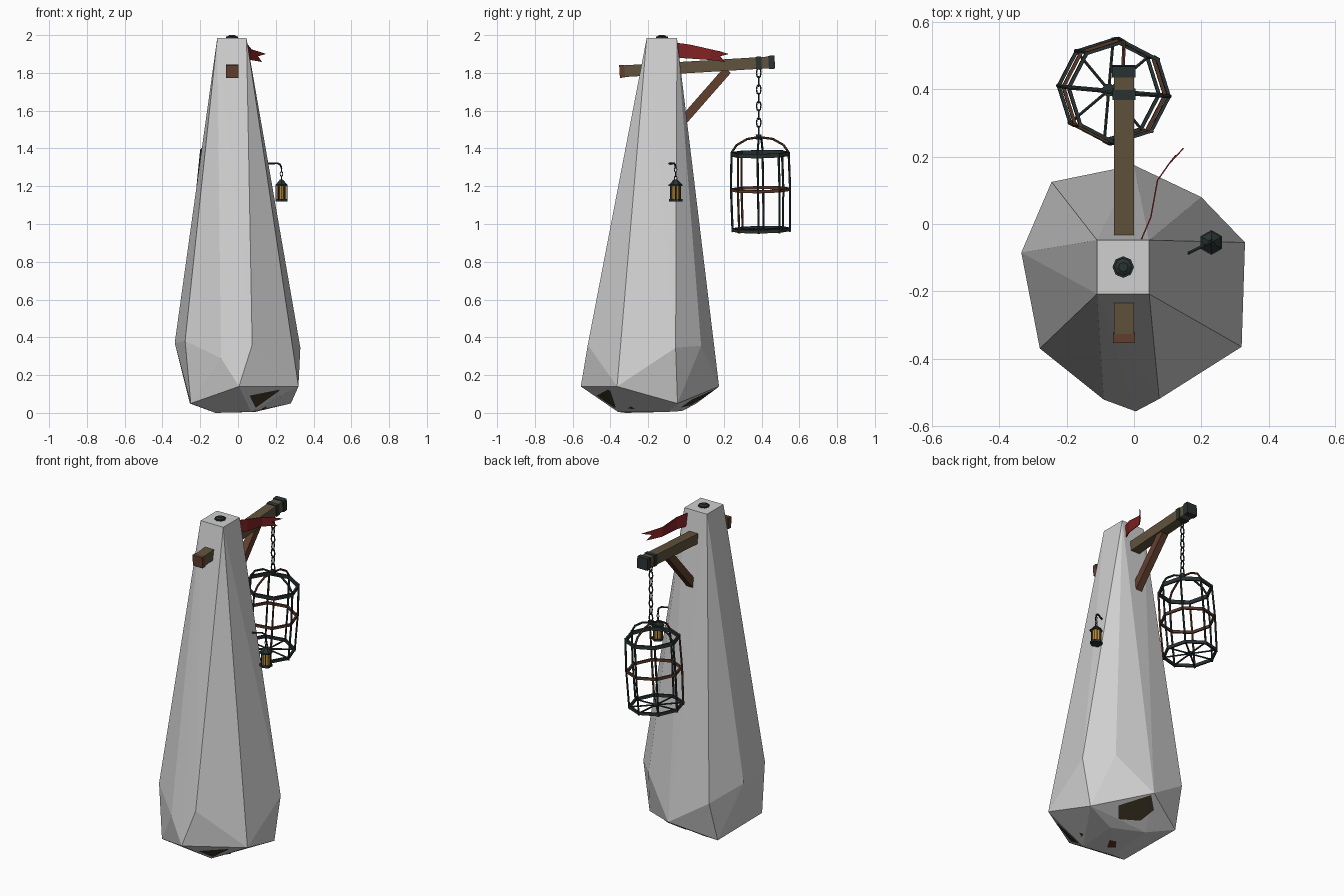
import bpy, bmesh, math
from mathutils import Vector as V, Matrix
from mathutils.bvhtree import BVHTree

if "Cube" in bpy.data.objects:
    bpy.data.objects.remove(bpy.data.objects["Cube"], do_unlink=True)


def material(name, rgb):
    m = bpy.data.materials.new(name)
    m.use_nodes = True
    m.diffuse_color = (*rgb, 1)
    m.node_tree.nodes["Principled BSDF"].inputs["Base Color"].default_value = (*rgb, 1)
    return m


STONE = material("pale_stone", (.63, .63, .63))
WOOD = material("weathered_wood", (.12, .085, .045))
DARK_WOOD = material("red_brown_wood", (.12, .05, .028))
IRON = material("dark_iron", (.022, .032, .032))
RUST = material("rust", (.1, .04, .022))
RED = material("red_cloth", (.22, .016, .016))
AMBER = material("amber_glass", (.5, .25, .035))
SOIL = material("brown_soil", (.055, .04, .02))


def finish(bm, name, mat, recalc=True):
    if recalc:
        bmesh.ops.recalc_face_normals(bm, faces=bm.faces)
    me = bpy.data.meshes.new(name)
    bm.to_mesh(me)
    bm.free()
    me.materials.append(mat)
    ob = bpy.data.objects.new(name, me)
    bpy.context.collection.objects.link(ob)
    return ob


def rod(bm, a, b, r, sides=6, r2=None):
    """Straight cylinder or cone between two points."""
    a, b = V(a), V(b)
    d = b - a
    mat = Matrix.Translation((a + b) / 2) @ d.to_track_quat('Z', 'Y').to_matrix().to_4x4()
    bmesh.ops.create_cone(bm, cap_ends=True, segments=sides, radius1=r,
                          radius2=r if r2 is None else r2, depth=d.length, matrix=mat)


def path(bm, pts, r, sides=6, closed=False):
    ends = pts[1:] + pts[:1] if closed else pts[1:]
    for a, b in zip(pts, ends):
        rod(bm, a, b, r, sides)


def beam(name, mat, a, b, width, height):
    """Square timber running between two points in the YZ plane."""
    a, b = V(a), V(b)
    d = b - a
    rot = Matrix.Rotation(math.atan2(d.z, d.y), 4, 'X')
    bm = bmesh.new()
    bmesh.ops.create_cube(bm, size=1, matrix=Matrix.Translation((a + b) / 2) @ rot
                          @ Matrix.Diagonal((width, d.length, height, 1)))
    return finish(bm, name, mat)


def chain(name, top, bottom, count, width, wire):
    """Interlocking links, alternating by a quarter turn."""
    top, bottom = V(top), V(bottom)
    bm = bmesh.new()
    half = (top - bottom).length / count * .6
    for i in range(count):
        c = top.lerp(bottom, (i + .5) / count)
        side = V((1, 0, 0)) if i % 2 else V((0, 1, 0))
        ring = [c + side * width * math.sin(t * math.pi / 4)
                + V((0, 0, half * math.cos(t * math.pi / 4))) for t in range(8)]
        path(bm, ring, wire, 5, True)
    return finish(bm, name, IRON)


# Standing stone: faceted hull
crown = [(x, y, 1.985) for x in (-.11, .045) for y in (-.208, -.048)]
shoulder = [(.2, .08, .355), (.33, -.055, .345), (.075, -.52, .36), (-.09, -.522, .29),
            (-.28, -.37, .38), (-.335, -.085, .37), (-.245, .125, .3)]
skirt = [(0, .175, .14), (.32, -.365, .14), (.005, -.557, .14),
         (.28, -.045, .05), (-.25, -.385, .05), (-.255, .055, .05)]
foot = [(.09, -.1, .005), (-.1, -.02, .01), (.07, -.36, .005), (-.12, -.32, 0)]
bm = bmesh.new()
for p in crown + shoulder + skirt + foot:
    bm.verts.new(p)
bmesh.ops.convex_hull(bm, input=bm.verts)
bmesh.ops.dissolve_limit(bm, angle_limit=.01, verts=bm.verts, edges=bm.edges)
bmesh.ops.recalc_face_normals(bm, faces=bm.faces)
tree = BVHTree.FromBMesh(bm)
finish(bm, "standing_stone", STONE)


# Soil patches lying on the underside
def patch(name, mat, outline):
    bm = bmesh.new()
    verts = []
    for x, y in outline:
        hit, normal, _, _ = tree.ray_cast(V((x, y, -1)), V((0, 0, 1)))
        if hit:
            verts.append(bm.verts.new(hit + normal * .004))
    bm.faces.new(verts)
    bmesh.ops.triangulate(bm, faces=bm.faces)
    finish(bm, name, mat)


patch("soil_patch_back", SOIL, [(.14, .03), (.01, .16), (-.06, .1), (-.03, .02), (.09, -.03)])
patch("soil_patch_side", SOIL, [(.22, -.41), (.06, -.47), (.09, -.38), (.14, -.27)])
patch("rust_patch_base", RUST, [(.01, -.2), (-.03, -.27), (-.07, -.24), (-.03, -.19)])

# Iron cap bolt on the crown
bm = bmesh.new()
rod(bm, (-.032, -.128, 1.98), (-.032, -.128, 1.992), .032, 8)
rod(bm, (-.032, -.128, 1.992), (-.032, -.128, 2), .026, 8, .014)
finish(bm, "crown_bolt", IRON)

# Gallows beam, its end pieces and brace
BX = -.03
start, end = V((BX, -.345, 1.808)), V((BX, .465, 1.857))


def along(y):
    return start.lerp(end, (y - start.y) / (end.y - start.y))


beam("gallows_beam", WOOD, start, end, .06, .062)
beam("beam_butt", DARK_WOOD, along(-.352), along(-.325), .066, .068)
beam("beam_end_cap", IRON, along(.437), along(.47), .07, .07)
beam("chain_strap", IRON, along(.37), along(.4), .068, .068)
beam("beam_brace", DARK_WOOD, (BX, -.03, 1.53), (BX, .22, 1.815), .042, .046)

# Hanging chain
chain("cage_chain", (BX, .385, 1.82), (BX, .385, 1.47), 8, .012, .004)

# Cage: octagonal hoops, bars, floor spokes and domed ribs
top_c, floor_c, R = V((-.045, .392, 1.37)), V((-.075, .398, .97)), .152
axis = (top_c - floor_c).normalized()
TURN = math.radians(-5)


def on_cage(t, i, radius=R):
    """Point at fraction t of the height, corner i of the octagon."""
    a = TURN + i * math.pi / 4
    flat = V((math.cos(a), math.sin(a), 0))
    return floor_c.lerp(top_c, t) + (flat - axis * flat.dot(axis)) * radius


def hoop(name, mat, t, radius, height):
    bm = bmesh.new()
    n = 8
    rows = [[bm.verts.new(on_cage(t, i, r) + axis * h) for i in range(n)]
            for r, h in ((radius, -height), (radius, height),
                         (radius - .011, height), (radius - .011, -height))]
    for k in range(4):
        for i in range(n):
            j = (i + 1) % n
            bm.faces.new((rows[k][i], rows[k][j], rows[(k + 1) % 4][j], rows[(k + 1) % 4][i]))
    finish(bm, name, mat)


hoop("cage_top_hoop", IRON, 1, R + .004, .011)
hoop("cage_middle_hoop", RUST, .53, R + .006, .008)
hoop("cage_floor_hoop", IRON, 0, R + .004, .009)

for name, mat, corners in (("iron_bars", IRON, (0, 1, 2, 3, 4, 6)), ("rusty_bars", RUST, (5, 7))):
    bm = bmesh.new()
    for i in corners:
        path(bm, [on_cage(t, i, r) for t, r in ((-.03, R), (.53, R + .005), (1.03, R))], .006)
    finish(bm, name, mat)

bm = bmesh.new()
for i in range(8):
    rod(bm, floor_c, on_cage(0, i), .005)
rod(bm, floor_c - axis * .006, floor_c + axis * .006, .02, 8)
finish(bm, "floor_spokes", IRON)

hang = V((BX, .385, 1.468))
for name, mat, corners in (("iron_ribs", IRON, (0, 4)), ("rusty_ribs", RUST, (2, 6))):
    bm = bmesh.new()
    for i in corners:
        path(bm, [on_cage(1.02, i), on_cage(1.12, i, R * .82),
                  on_cage(1.2, i, R * .45), hang - axis * .008], .006)
    finish(bm, name, mat)
bm = bmesh.new()
rod(bm, hang - axis * .02, hang + axis * .006, .016, 8)
finish(bm, "cage_hub", IRON)

# Lantern bracket and chain
LX, LY = .23, -.055
bm = bmesh.new()
path(bm, [V((.13, -.1, 1.318)), V((.165, -.085, 1.32)), V((.21, -.063, 1.322)),
          V((.226, -.057, 1.312)), V((LX, LY, 1.294))], .005)
finish(bm, "lantern_bracket", IRON)
chain("lantern_chain", (LX, LY, 1.298), (LX, LY, 1.23), 3, .007, .0025)

# Lantern body
bm = bmesh.new()
rod(bm, (LX, LY, 1.13), (LX, LY, 1.207), .027, 6)
finish(bm, "lantern_glass", AMBER)
bm = bmesh.new()
rod(bm, (LX, LY, 1.12), (LX, LY, 1.133), .036, 6)
rod(bm, (LX, LY, 1.202), (LX, LY, 1.21), .037, 6)
rod(bm, (LX, LY, 1.21), (LX, LY, 1.235), .033, 6, .01)
for i in range(6):
    a = math.tau * i / 6
    x, y = LX + .029 * math.cos(a), LY + .029 * math.sin(a)
    rod(bm, (x, y, 1.125), (x, y, 1.206), .0035, 4)
finish(bm, "lantern_frame", IRON)

# Swallow-tailed pennant
bm = bmesh.new()
stations = [(.018, -.055, 1.96, 1.88), (.05, .02, 1.95, 1.876),
            (.07, .13, 1.925, 1.868), (.105, .18, 1.914, 1.862)]
rows = [[bm.verts.new((x, y, z)) for z in (hi, (hi + lo) / 2, lo)] for x, y, hi, lo in stations]
for a, b in zip(rows, rows[1:]):
    for k in (0, 1):
        bm.faces.new((a[k], a[k + 1], b[k + 1], b[k]))
for k, tip in ((0, (.147, .225, 1.9)), (1, (.125, .205, 1.858))):
    bm.faces.new((rows[-1][k], rows[-1][k + 1], bm.verts.new(tip)))
pennant = finish(bm, "pennant", RED)
mod = pennant.modifiers.new("thickness", 'SOLIDIFY')
mod.thickness = .004
mod.offset = 0
